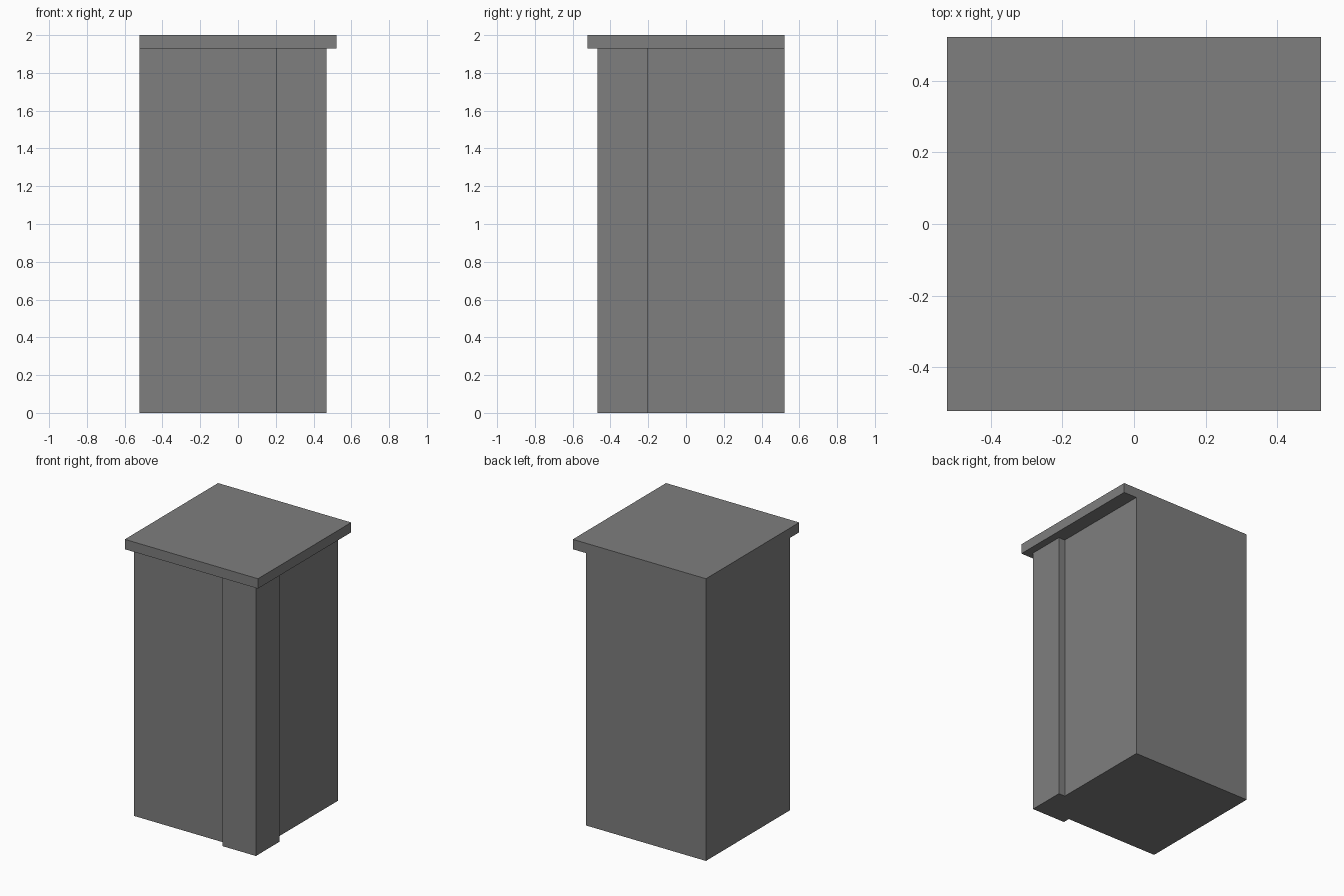
import bpy
import bmesh
from math import radians

if "Cube" in bpy.data.objects:
    bpy.data.objects.remove(bpy.data.objects["Cube"])

stone = bpy.data.materials.new("grey stone")
stone.use_nodes = True
stone.diffuse_color = (0.21, 0.21, 0.21, 1)
stone.node_tree.nodes["Principled BSDF"].inputs["Base Color"].default_value = stone.diffuse_color

HALF = 0.522      # half width of the cap slab
INNER = 0.418     # recessed wall
OUTER = 0.468     # corner post
POST = 0.205      # inner edge of the corner post
CAP_Z, TOP = 1.93, 2.0


def prism(name, outline, bottom, top):
    """Extrude a flat outline upwards into a solid."""
    bm = bmesh.new()
    base = bm.faces.new([bm.verts.new((x, y, bottom)) for x, y in outline])
    ext = bmesh.ops.extrude_face_region(bm, geom=[base], use_keep_orig=True)
    verts = [v for v in ext["geom"] if isinstance(v, bmesh.types.BMVert)]
    bmesh.ops.translate(bm, verts=verts, vec=(0, 0, top - bottom))
    bmesh.ops.recalc_face_normals(bm, faces=bm.faces)
    mesh = bpy.data.meshes.new(name)
    bm.to_mesh(mesh)
    bm.free()
    mesh.materials.append(stone)
    obj = bpy.data.objects.new(name, mesh)
    bpy.context.collection.objects.link(obj)
    return obj


# Wall block with a projecting square post on the front left corner
wall = prism("wall_block", [
    (-HALF, -INNER), (POST, -INNER), (POST, -OUTER), (OUTER, -OUTER),
    (OUTER, -POST), (INNER, -POST), (INNER, HALF), (-HALF, HALF)], 0, TOP)

# Cap slab, overhanging the front and left sides only
cap = prism("cap_slab", [
    (-HALF, -HALF), (HALF, -HALF), (HALF, HALF), (-HALF, HALF)], CAP_Z, TOP)
cap.hide_render = True
cap.hide_set(True)

# Join the two into one clean shell with flush back and right sides
union = wall.modifiers.new("join_cap", 'BOOLEAN')
union.operation = 'UNION'
union.solver = 'EXACT'
union.object = cap
bpy.context.view_layer.objects.active = wall
bpy.ops.object.modifier_apply(modifier=union.name)
bpy.data.objects.remove(cap)

bm = bmesh.new()
bm.from_mesh(wall.data)
bmesh.ops.remove_doubles(bm, verts=bm.verts, dist=0.0005)
bmesh.ops.dissolve_limit(bm, angle_limit=radians(1), verts=bm.verts, edges=bm.edges)
bm.to_mesh(wall.data)
bm.free()
wall.name = "capped_corner_wall"
